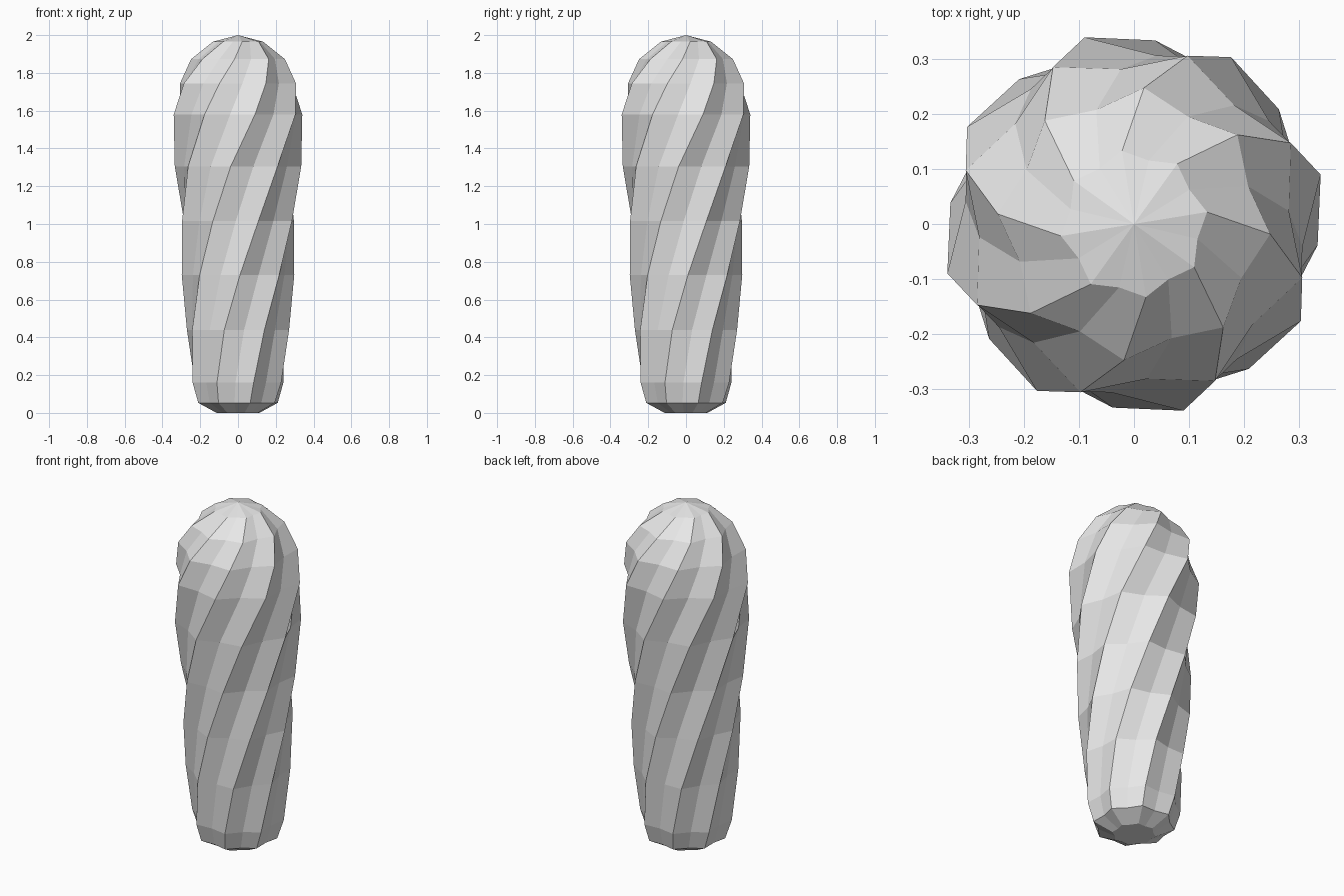
import bpy, bmesh
from math import radians, cos, sin

cube = bpy.data.objects.get("Cube")
if cube:
    bpy.data.objects.remove(cube, do_unlink=True)

# Single flat grey
grey = bpy.data.materials.new("light_grey")
grey.use_nodes = True
colour = (0.8, 0.8, 0.8, 1)
grey.diffuse_color = colour
grey.node_tree.nodes["Principled BSDF"].inputs["Base Color"].default_value = colour

RIDGES = 8
VALLEY = 0.88   # valley radius relative to ridge radius

# Profile rings from base to crown: height, ridge radius, twist in degrees
PROFILE = [
    (0.0, 0.118, -163),
    (0.053, 0.22, -163),
    (0.16, 0.254, -161),
    (0.44, 0.28, -150),
    (0.73, 0.298, -133),
    (1.015, 0.315, -115),
    (1.305, 0.337, -96.6),
    (1.58, 0.352, -75.2),
    (1.745, 0.322, -62.7),
    (1.873, 0.249, -49.2),
    (1.965, 0.135, -35.7),
]


def fluted_ring(bm, z, radius, twist):
    """Ring of alternating ridge and valley points."""
    ring = []
    for i in range(RIDGES * 2):
        a = radians(twist + i * 180 / RIDGES)
        r = radius * (VALLEY if i % 2 else 1)
        ring.append(bm.verts.new((r * cos(a), r * sin(a), z)))
    return ring


# Twisted fluted body
bm = bmesh.new()
rings = [fluted_ring(bm, *p) for p in PROFILE]
n = RIDGES * 2
for low, high in zip(rings, rings[1:]):
    for i in range(n):
        j = (i + 1) % n
        bm.faces.new((low[i], low[j], high[j], high[i]))

# Flat base and pointed crown
bm.faces.new(rings[0][::-1])
tip = bm.verts.new((0, 0, 2))
for i in range(n):
    bm.faces.new((rings[-1][i], rings[-1][(i + 1) % n], tip))

bmesh.ops.recalc_face_normals(bm, faces=bm.faces)
mesh = bpy.data.meshes.new("twisted_body")
bm.to_mesh(mesh)
bm.free()
mesh.materials.append(grey)
body = bpy.data.objects.new("twisted_body", mesh)
bpy.context.collection.objects.link(body)
